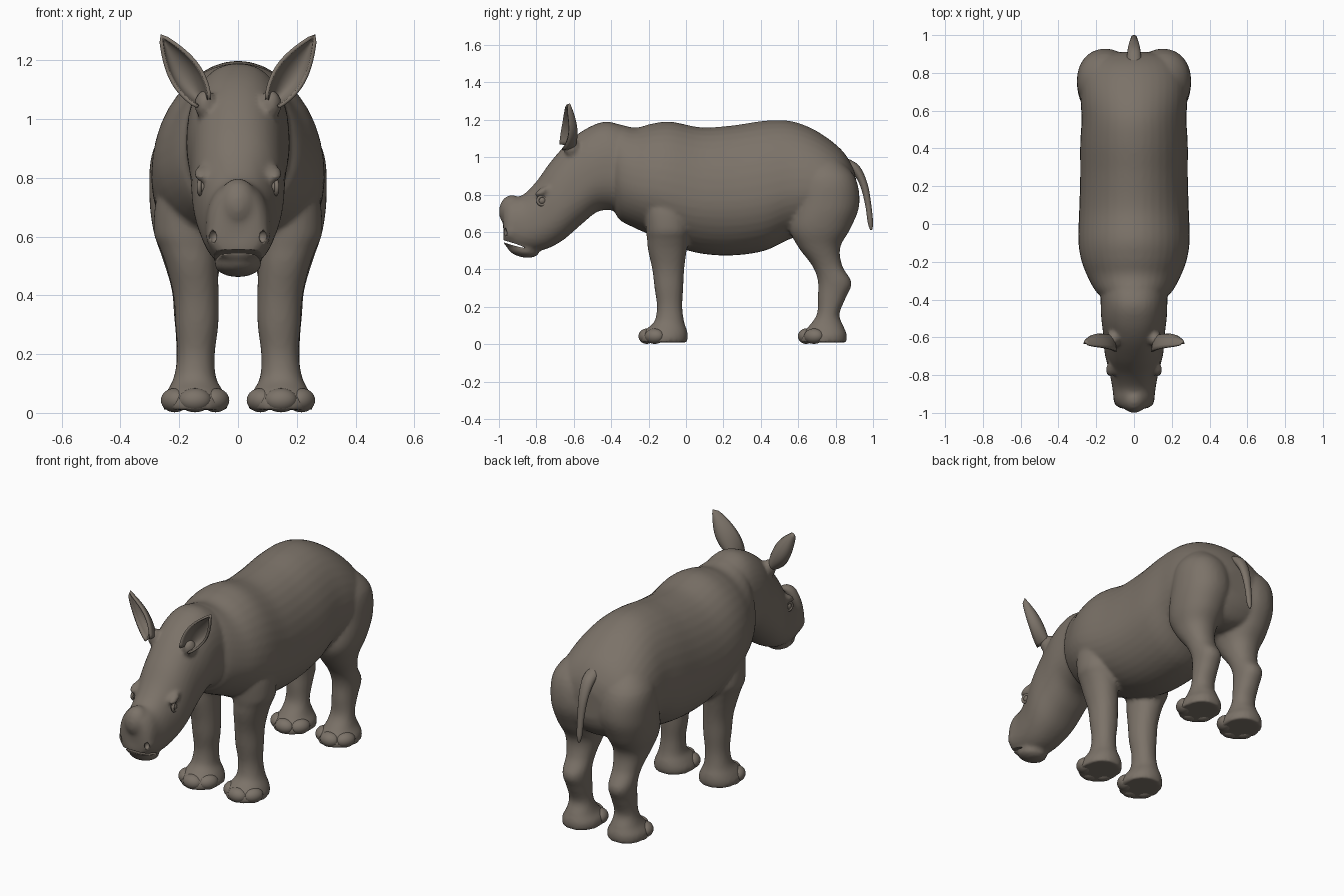
import bpy, bmesh, math
from mathutils import Vector

cube = bpy.data.objects.get("Cube")
if cube:
    bpy.data.objects.remove(cube)

hide = bpy.data.materials.new("grey_brown_hide")
hide.use_nodes = True
COLOUR = (0.2, 0.17, 0.14, 1)
hide.diffuse_color = COLOUR
bsdf = next(n for n in hide.node_tree.nodes if n.type == 'BSDF_PRINCIPLED')
bsdf.inputs["Base Color"].default_value = COLOUR
bsdf.inputs["Roughness"].default_value = 0.8


def finish(name, bm):
    bmesh.ops.recalc_face_normals(bm, faces=bm.faces)
    for f in bm.faces:
        f.smooth = True
    me = bpy.data.meshes.new(name)
    bm.to_mesh(me)
    bm.free()
    me.materials.append(hide)
    ob = bpy.data.objects.new(name, me)
    bpy.context.collection.objects.link(ob)
    return ob


def spline(rows, steps):
    """Catmull-Rom interpolation through rows of numbers."""
    out = []
    for i in range(len(rows) - 1):
        quad = [rows[max(0, min(len(rows) - 1, i + k))] for k in (-1, 0, 1, 2)]
        for s in range(steps):
            t = s / steps
            out.append([0.5 * (2 * b + (c - a) * t + (2 * a - 5 * b + 4 * c - d) * t * t
                               + (3 * b - a - 3 * c + d) * t ** 3)
                        for a, b, c, d in zip(*quad)])
    return out + [list(rows[-1])]


def loft(name, rows, mid=0.5, power=1.0, steps=5, n=40):
    """Rows: y, z of one edge; y, z of the opposite edge; half width; centre x."""
    bm = bmesh.new()
    rings = []
    for ya, za, yb, zb, w, xc in spline(rows, steps):
        a, b = Vector((xc, ya, za)), Vector((xc, yb, zb))
        m = b.lerp(a, mid)
        ring = []
        for k in range(n):
            t = 2 * math.pi * k / n
            c, s = math.cos(t), math.sin(t)
            c = math.copysign(abs(c) ** power, c)
            s = math.copysign(abs(s) ** power, s)
            p = m + ((a - m) * c if c > 0 else (m - b) * c)
            ring.append(bm.verts.new((p.x + s * w, p.y, p.z)))
        rings.append(ring)
    for r, q in zip(rings, rings[1:]):
        for k in range(n):
            j = (k + 1) % n
            bm.faces.new((r[k], r[j], q[j], q[k]))
    bm.faces.new(rings[0])
    bm.faces.new(rings[-1])
    return finish(name, bm)


def blob(name, centre, size, turn=0, tilt=0):
    bm = bmesh.new()
    bmesh.ops.create_uvsphere(bm, u_segments=24, v_segments=14, radius=1)
    ob = finish(name, bm)
    ob.location, ob.scale, ob.rotation_euler = centre, size, (tilt, 0, turn)
    return ob


def join(name, parts):
    bpy.ops.object.select_all(action='DESELECT')
    for ob in parts:
        ob.select_set(True)
    bpy.context.view_layer.objects.active = parts[0]
    bpy.ops.object.join()
    bpy.context.object.name = name
    return bpy.context.object


# Torso, from neck to rump
torso = [(y, top, y, low, w, 0) for y, top, low, w in (
    (-.39, 1.15, .75, .15), (-.36, 1.175, .67, .20), (-.27, 1.158, .62, .25),
    (-.18, 1.18, .58, .282), (-.08, 1.19, .53, .295), (.08, 1.16, .485, .29),
    (.25, 1.17, .475, .285), (.42, 1.195, .50, .285), (.55, 1.195, .56, .278),
    (.66, 1.16, .59, .283), (.76, 1.10, .58, .285), (.84, 1.03, .60, .26),
    (.89, .95, .66, .20), (.91, .88, .72, .10))]
body_parts = [loft("torso", torso, mid=0.42)]

# Head and neck
head = [(-.985, .74, -.975, .60, .03, 0), (-.97, .77, -.975, .55, .075, 0),
        (-.925, .785, -.955, .52, .104, 0), (-.87, .80, -.86, .495, .115, 0),
        (-.80, .87, -.76, .505, .132, 0), (-.72, .98, -.66, .555, .155, 0),
        (-.62, 1.09, -.56, .64, .163, 0), (-.52, 1.16, -.47, .71, .174, 0),
        (-.42, 1.19, -.38, .715, .177, 0), (-.30, 1.155, -.30, .70, .18, 0)]
body_parts.append(loft("head", head, mid=0.42, power=0.9))
body_parts.append(blob("lower_lip", (0, -.87, .505), (.08, .085, .04), tilt=-.2))
body_parts.append(blob("horn_bud", (0, -.93, .71), (.07, .07, .088)))

front_leg = [(-.18, .88, -.04, .88, .05, .15), (-.22, .75, .005, .75, .10, .172),
             (-.215, .62, .02, .62, .115, .172), (-.208, .56, .012, .56, .10, .166),
             (-.202, .50, .003, .50, .088, .156),
             (-.18, .40, -.01, .40, .077, .143), (-.168, .30, -.015, .30, .073, .14),
             (-.155, .20, -.02, .20, .064, .143), (-.17, .12, -.01, .12, .072, .147),
             (-.22, .075, .005, .075, .095, .146), (-.242, .04, .01, .04, .11, .145),
             (-.242, .01, .005, .01, .108, .145)]
hind_leg = [(.64, 1.02, .78, 1.02, .05, .14), (.61, .90, .90, .90, .132, .155),
            (.575, .75, .927, .75, .15, .152), (.555, .62, .88, .62, .13, .158),
            (.60, .52, .825, .52, .10, .155), (.675, .42, .835, .42, .076, .15),
            (.705, .34, .885, .33, .07, .148), (.705, .25, .855, .25, .065, .146),
            (.70, .16, .82, .16, .065, .146), (.655, .095, .843, .095, .08, .146),
            (.615, .05, .86, .05, .106, .146), (.61, .01, .858, .01, .107, .146)]
cutters = [blob("mouth", (0, -.93, .537), (.14, .085, .007), tilt=-.3)]

for side, label in ((1, "left"), (-1, "right")):
    # Legs
    for name, rows, heel in (("front", front_leg, -.125), ("hind", hind_leg, .727)):
        leg = [r[:5] + (r[5] * side,) for r in rows]
        body_parts.append(loft(f"{label}_{name}_leg", leg, power=0.93))
        # Three broad hooves on each foot
        for i in (-1, 0, 1):
            a = i * 1.05
            blob(f"{label}_{name}_hoof_{i + 2}",
                 (side * .146 + .08 * math.sin(a), heel - .085 * math.cos(a), .043),
                 (.056, .044, .041), a)
    # Brow, nostril swelling and nostril
    body_parts.append(blob(f"{label}_brow", (side * .122, -.765, .818),
                           (.026, .048, .02), side * .15, .5))
    body_parts.append(blob(f"{label}_nostril_fold", (side * .075, -.925, .605),
                           (.034, .048, .05)))
    cutters.append(blob("nostril", (side * .085, -.965, .60), (.014, .022, .02), side * .6))
    # Eye with lid
    blob(f"{label}_eye", (side * .121, -.77, .768), (.018, .022, .02))
    bpy.ops.mesh.primitive_torus_add(
        major_segments=24, minor_segments=8, major_radius=.023, minor_radius=.008,
        location=(side * .128, -.77, .768), rotation=(0, math.pi / 2, side * .2))
    lid = bpy.context.object
    lid.name = f"{label}_eyelid"
    lid.data.materials.append(hide)
    bpy.ops.object.shade_smooth()

    # Cupped leaf-shaped ear, open to the front and side
    bm = bmesh.new()
    base, tip = Vector((.117, -.595, 1.055)), Vector((.262, -.625, 1.285))
    across = Vector((.8, .3, -.52))
    rows, cols = 14, 10
    grid = []
    for i in range(rows + 1):
        u = i / rows
        w = .025 * (1 - u) ** 0.6 + .036 * math.sin(math.pi * u ** 0.85)
        line = []
        for j in range(cols + 1):
            v = 2 * j / cols - 1
            p = base.lerp(tip, u) + across * (w * math.sin(v * 1.5))
            p.y -= .08 * (1 - u) ** 0.5 * (1 - math.cos(v * 1.5))
            p.y += .02 * math.sin(math.pi * u)
            line.append(bm.verts.new((p.x * side, p.y, p.z)))
        grid.append(line)
    for r, q in zip(grid, grid[1:]):
        for j in range(cols):
            bm.faces.new((r[j], r[j + 1], q[j + 1], q[j]))
    bmesh.ops.remove_doubles(bm, verts=bm.verts, dist=0.0005)
    ear = finish(f"{label}_ear", bm)
    solid = ear.modifiers.new("thickness", 'SOLIDIFY')
    solid.thickness, solid.offset = .012, 0
    body_parts.append(blob(f"{label}_ear_root", (side * .112, -.61, 1.05),
                           (.036, .042, .05)))

# Tail
loft("tail", [(.85, 1.0, .83, .95, .04, 0), (.925, .955, .89, .915, .036, 0),
              (.97, .86, .93, .85, .028, 0), (.99, .75, .957, .75, .02, 0),
              (1.0, .65, .972, .65, .016, 0), (.995, .61, .985, .61, .006, 0)], n=16)

# Fuse the main masses into one smooth skin, then cut mouth and nostrils
body = join("body", body_parts)
cutter = join("mouth_cutter", cutters)
cutter.hide_render = True
cutter.hide_set(True)
remesh = body.modifiers.new("fuse", 'REMESH')
remesh.mode, remesh.voxel_size, remesh.use_smooth_shade = 'VOXEL', .012, True
soften = body.modifiers.new("soften", 'SMOOTH')
soften.factor, soften.iterations = 0.5, 3
cut = body.modifiers.new("mouth", 'BOOLEAN')
cut.operation, cut.object = 'DIFFERENCE', cutter
